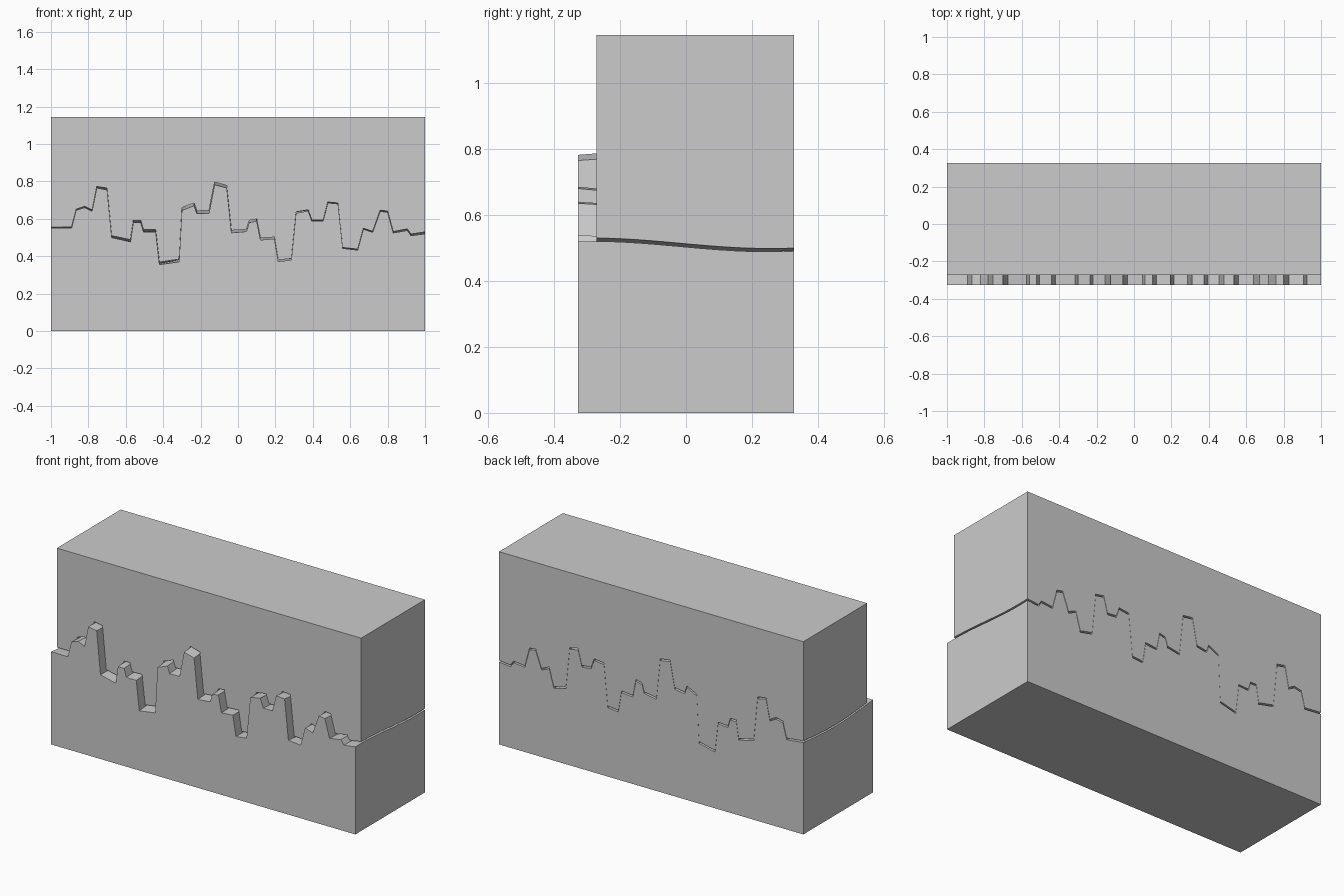
import bpy, bmesh
from math import sin

if "Cube" in bpy.data.objects:
    bpy.data.objects.remove(bpy.data.objects["Cube"])

# Jagged fracture profile (x, z) as seen on the front face
PROFILE = [
    (-1.0, .55), (-.89, .55), (-.866, .645), (-.82, .66), (-.78, .64),
    (-.755, .765), (-.70, .755), (-.675, .50), (-.575, .477), (-.56, .58),
    (-.52, .58), (-.505, .53), (-.44, .53), (-.42, .355), (-.315, .37),
    (-.30, .645), (-.235, .67), (-.22, .628), (-.155, .63), (-.125, .782),
    (-.06, .765), (-.035, .525), (.045, .532), (.06, .58), (.10, .588),
    (.12, .487), (.195, .493), (.215, .372), (.285, .38), (.31, .63),
    (.375, .642), (.395, .588), (.455, .588), (.48, .685), (.535, .68),
    (.56, .442), (.64, .433), (.67, .545), (.72, .528), (.76, .64),
    (.80, .635), (.83, .525), (.905, .538), (.925, .51), (1.0, .52)]

FRONT, BACK, TOP = -.327, .327, 1.145
GAP, STEP = .01, .055   # gap between halves, setback of the upper half


def ripple(x, y):
    return .016 * sin(5.7 * y - 3.8 * (x - .2))


def half_block(name, y0, y1, flat_z, lift, slices=14):
    bm = bmesh.new()
    rows, flats = [], []
    for i in range(slices + 1):
        y = y0 + (y1 - y0) * i / slices
        rows.append([bm.verts.new((x, y, z + lift + ripple(x, y) - ripple(x, FRONT)))
                     for x, z in PROFILE])
    for y in (y0, y1):
        flats.append([bm.verts.new((x, y, flat_z)) for x in (-1, 1)])
    # fracture surface
    for a, b in zip(rows, rows[1:]):
        for j in range(len(PROFILE) - 1):
            bm.faces.new((a[j], a[j + 1], b[j + 1], b[j]))
    # front and back faces
    for row, flat in ((rows[0], flats[0]), (rows[-1], flats[1])):
        bm.faces.new(row + [flat[1], flat[0]])
    # end faces
    for k in (0, -1):
        bm.faces.new([r[k] for r in rows] + [flats[1][k], flats[0][k]])
    # flat outer face
    bm.faces.new((flats[0][0], flats[0][1], flats[1][1], flats[1][0]))
    bmesh.ops.recalc_face_normals(bm, faces=bm.faces)
    mesh = bpy.data.meshes.new(name)
    bm.to_mesh(mesh)
    bm.free()
    obj = bpy.data.objects.new(name, mesh)
    bpy.context.collection.objects.link(obj)
    return obj


half_block("lower_block", FRONT, BACK, 0, 0)
half_block("upper_block", FRONT + STEP, BACK, TOP, GAP)
